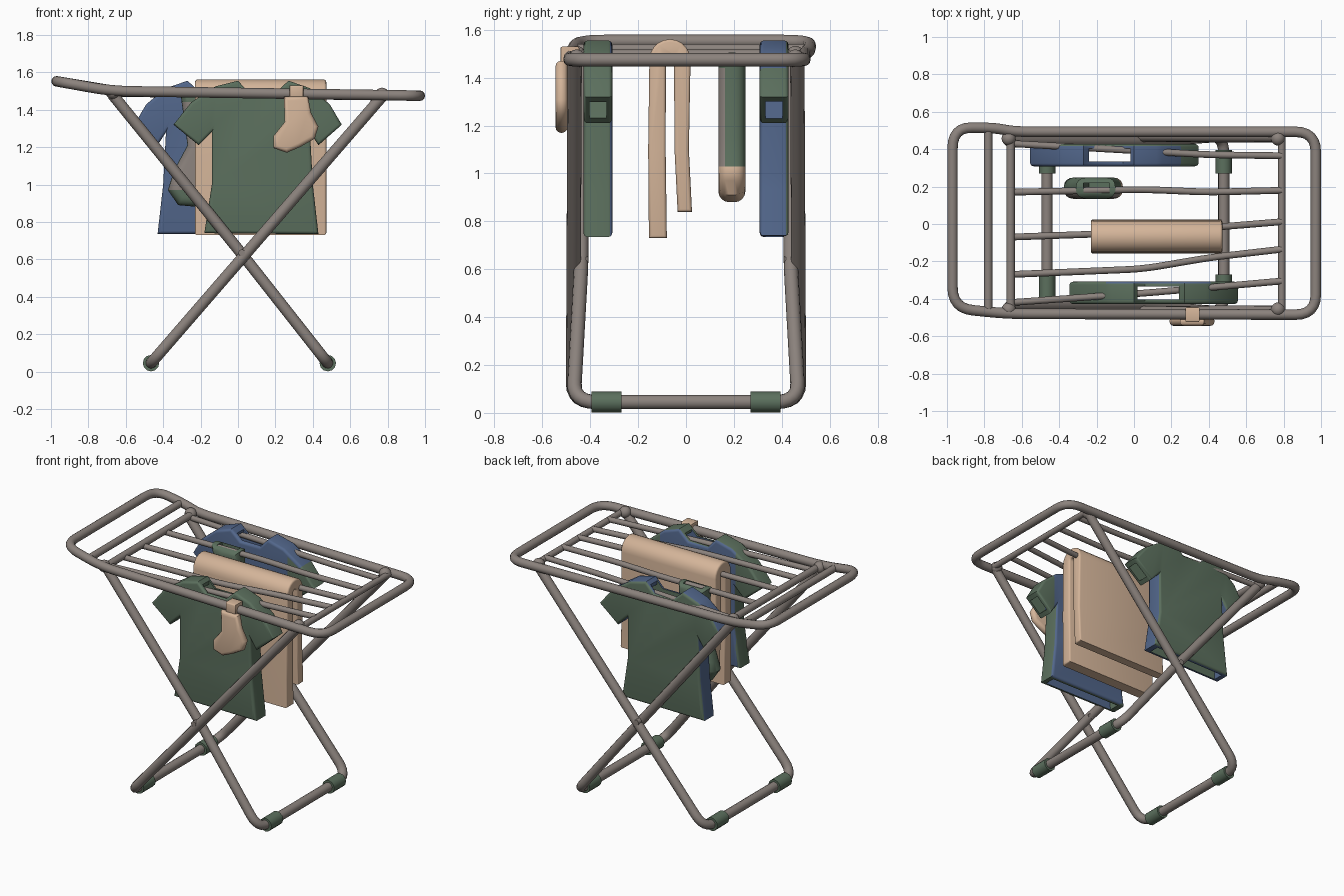
import bpy, bmesh, math
from mathutils import Vector

if "Cube" in bpy.data.objects:
    bpy.data.objects.remove(bpy.data.objects["Cube"])


def material(name, rgb):
    m = bpy.data.materials.new(name)
    m.diffuse_color = (*rgb, 1)
    m.use_nodes = True
    m.node_tree.nodes["Principled BSDF"].inputs["Base Color"].default_value = m.diffuse_color
    return m


GREY = material("warm grey metal", (0.26, 0.225, 0.205))
GREEN = material("sage green", (0.105, 0.16, 0.11))
BLUE = material("dusty blue", (0.085, 0.135, 0.26))
PEACH = material("peach", (0.66, 0.46, 0.32))


def finish(ob, angle=45):
    bpy.ops.object.select_all(action='DESELECT')
    ob.select_set(True)
    bpy.context.view_layer.objects.active = ob
    bpy.ops.object.shade_smooth_by_angle(angle=math.radians(angle))


def rounded(pts, f, cyclic):
    # replace every corner by a short curve
    pts = [Vector(p) for p in pts]
    n, out = len(pts), []
    for i, p in enumerate(pts):
        if not cyclic and i in (0, n - 1):
            out.append(p)
            continue
        a, b = pts[i - 1] - p, pts[(i + 1) % n] - p
        s = p + a.normalized() * min(f, a.length * 0.45)
        e = p + b.normalized() * min(f, b.length * 0.45)
        for k in range(7):
            t = k / 6
            out.append(s * (1 - t) ** 2 + p * 2 * t * (1 - t) + e * t * t)
    return out


def tube(name, pts, r, mat=GREY, cyclic=False, fillet=0.1):
    cu = bpy.data.curves.new(name, 'CURVE')
    cu.dimensions = '3D'
    cu.bevel_depth, cu.bevel_resolution, cu.use_fill_caps = r, 4, True
    path = rounded(pts, fillet, cyclic)
    sp = cu.splines.new('POLY')
    sp.points.add(len(path) - 1)
    for q, p in zip(sp.points, path):
        q.co = (*p, 1)
    sp.use_cyclic_u = cyclic
    cu.materials.append(mat)
    ob = bpy.data.objects.new(name, cu)
    bpy.context.collection.objects.link(ob)
    bpy.ops.object.select_all(action='DESELECT')
    ob.select_set(True)
    bpy.context.view_layer.objects.active = ob
    bpy.ops.object.convert(target='MESH')
    finish(bpy.context.object)
    return bpy.context.object


def prism(name, pts, lo, hi, axis, mats, bevel=0.0, segs=4):
    # outline extruded along y (points are x,z) or along x (points are y,z)
    bm = bmesh.new()
    place = (lambda u, v: (u, lo, v)) if axis == 'y' else (lambda u, v: (lo, u, v))
    face = bm.faces.new([bm.verts.new(place(u, v)) for u, v in pts])
    new = bmesh.ops.extrude_face_region(bm, geom=[face])['geom']
    d = Vector((0, hi - lo, 0)) if axis == 'y' else Vector((hi - lo, 0, 0))
    bmesh.ops.translate(bm, vec=d, verts=[g for g in new if isinstance(g, bmesh.types.BMVert)])
    bmesh.ops.recalc_face_normals(bm, faces=bm.faces[:])
    if bevel:
        rim = [e for e in bm.edges if abs((e.verts[0].co - e.verts[1].co).dot(d)) < 1e-6]
        bmesh.ops.bevel(bm, geom=rim, offset=bevel, segments=segs, profile=0.5,
                        affect='EDGES', clamp_overlap=True)
    me = bpy.data.meshes.new(name)
    bm.to_mesh(me)
    bm.free()
    for m in mats:
        me.materials.append(m)
    ob = bpy.data.objects.new(name, me)
    bpy.context.collection.objects.link(ob)
    finish(ob)
    return ob


def hollow(ob, cutter):
    cutter.hide_render = True
    mod = ob.modifiers.new("hollow", 'BOOLEAN')
    mod.operation, mod.solver, mod.object = 'DIFFERENCE', 'EXACT', cutter
    bpy.context.view_layer.objects.active = ob
    bpy.ops.object.modifier_apply(modifier=mod.name)
    bpy.data.objects.remove(cutter)


def paint(ob, rule, cuts=()):
    # split faces on the given planes, then colour by position and direction
    bm = bmesh.new()
    bm.from_mesh(ob.data)
    for co, no in cuts:
        bmesh.ops.bisect_plane(bm, geom=bm.verts[:] + bm.edges[:] + bm.faces[:],
                               plane_co=co, plane_no=no)
    bm.normal_update()
    for f in bm.faces:
        f.material_index = rule(f.calc_center_median(), f.normal)
    bm.to_mesh(ob.data)
    bm.free()
    finish(ob)


# top frame with raised left end
tube("top_frame", [(0.972, 0.493, 1.475), (0.972, -0.485, 1.475), (-0.68, -0.48, 1.5),
                   (-0.97, -0.45, 1.552), (-0.97, 0.515, 1.552), (-0.75, 0.515, 1.515),
                   (-0.64, 0.493, 1.497)], 0.028, cyclic=True, fillet=0.11)
tube("raised_end_bar", [(-0.78, -0.46, 1.518), (-0.78, 0.515, 1.518)], 0.023)
tube("left_cross_bar", [(-0.66, -0.46, 1.495), (-0.66, 0.48, 1.495)], 0.023)
tube("right_cross_bar", [(0.79, -0.47, 1.478), (0.79, 0.48, 1.478)], 0.02)

# hanging rods
for i, ys in enumerate([(0.43, 0.39, 0.37, 0.365), (0.17, 0.185, 0.17, 0.18),
                        (-0.07, -0.045, -0.02, 0.012), (-0.27, -0.24, -0.18, -0.135),
                        (-0.42, -0.37, -0.34, -0.305)]):
    tube(f"rod_{i + 1}", [(x, y, 1.485) for x, y in zip((-0.66, 0.05, 0.4, 0.79), ys)], 0.018)

# crossed U-shaped legs, feet, knobs and pivots
tube("inner_leg", [(-0.67, -0.44, 1.48), (0.02, -0.437, 0.63), (0.48, -0.47, 0.045),
                   (0.48, 0.47, 0.045), (0.02, 0.437, 0.63), (-0.67, 0.44, 1.48)], 0.03)
tube("outer_leg", [(0.77, -0.465, 1.47), (-0.465, -0.472, 0.045),
                   (-0.465, 0.472, 0.045), (0.77, 0.465, 1.47)], 0.03)
for s in (-1, 1):
    for x in (-0.465, 0.48):
        tube("foot_cap", [(x, s * 0.27, 0.045), (x, s * 0.395, 0.045)], 0.044, GREEN)
    for x, z in ((0.77, 1.48), (-0.67, 1.495)):
        bpy.ops.mesh.primitive_uv_sphere_add(segments=16, ring_count=10, radius=0.038,
                                             location=(x, s * 0.457, z))
        bpy.context.object.name = "leg_knob"
        bpy.context.object.data.materials.append(GREY)
        finish(bpy.context.object)
    tube("pivot", [(0.02, s * 0.41, 0.635), (0.02, s * 0.5, 0.635)], 0.018)

# two hollow shirts, the rear one turned half round
OUT = [(0, 1.555), (-0.12, 1.525), (-0.25, 1.44), (-0.345, 1.32), (-0.21, 1.21), (-0.14, 1.28),
       (-0.14, 1.0), (-0.18, 0.74), (0.43, 0.735), (0.4, 1.0), (0.385, 1.28), (0.43, 1.21),
       (0.555, 1.32), (0.49, 1.43), (0.385, 1.515), (0.27, 1.555), (0.2, 1.49), (0.06, 1.49)]
INN = [(0.02, 1.7), (0.02, 1.51), (-0.1, 1.49), (-0.23, 1.42), (-0.32, 1.3), (-0.38, 1.22),
       (-0.3, 1.15), (-0.235, 1.23), (-0.13, 1.31), (-0.115, 1.0), (-0.155, 0.6), (0.41, 0.6),
       (0.375, 1.0), (0.37, 1.31), (0.45, 1.235), (0.52, 1.155), (0.6, 1.22), (0.53, 1.3),
       (0.47, 1.41), (0.37, 1.485), (0.24, 1.51), (0.24, 1.7)]
for name, s in (("front_shirt", 1), ("rear_shirt", -1)):
    c = -0.368 * s
    ob = prism(name, [(s * x, z) for x, z in OUT], c - 0.06, c + 0.06, 'y', [GREEN, BLUE], 0.04)
    hollow(ob, prism("shirt_cutter", [(s * x, z) for x, z in INN], c - 0.035, c + 0.035, 'y', []))
    if s == 1:
        def rule(p, n):
            return int(n.y > 0.4 and -0.16 < p.x < 0.42)
    else:
        def rule(p, n):
            return int(n.y < 0.4 and not (p.x > 0.2 and p.z < 1.42 and p.z > 1.2))
    paint(ob, rule, [((x * s, 0, 0), (1, 0, 0)) for x in (-0.15, 0.41)])

# towel folded over the middle rod
cy, cz = -0.067, 1.475
arc = [math.pi - math.pi * k / 10 for k in range(11)]
profile = ([(-0.155, 0.73), (-0.158, 1.1)]
           + [(cy + 0.086 * math.cos(a), cz + 0.086 * math.sin(a)) for a in arc]
           + [(0.012, 1.1), (0.025, 0.84), (-0.035, 0.84), (-0.048, 1.1)]
           + [(cy + 0.017 * math.cos(a), cz + 0.017 * math.sin(a)) for a in reversed(arc)]
           + [(-0.085, 1.1), (-0.08, 0.73)])
prism("towel", profile, -0.23, 0.472, 'x', [PEACH], 0.012, 3)

# open sock hanging on the second rod
sock = prism("long_sock", [(-0.31, 1.505), (-0.1, 1.505), (-0.1, 1.15), (-0.06, 1.0), (-0.1, 0.91),
                           (-0.21, 0.88), (-0.32, 0.89), (-0.375, 0.97), (-0.34, 1.08),
                           (-0.27, 1.21)], 0.135, 0.248, 'y', [GREEN, GREY, PEACH], 0.045)
hollow(sock, prism("sock_cutter", [(-0.28, 1.6), (-0.13, 1.6), (-0.13, 1.2), (-0.24, 1.2)],
                   0.165, 0.218, 'y', []))
paint(sock, lambda p, n: 2 if p.z < 1.03 and p.x > -0.22 else
      (1 if n.y < -0.3 and p.z < 1.44 and not (p.z < 0.97 and p.x < -0.22) else 0),
      [((0, 0, z), (0, 0, 1)) for z in (0.97, 1.03, 1.44)] + [((-0.22, 0, 0), (1, 0, 0))])

# small sock pegged to the front rail
prism("small_sock", [(0.245, 1.47), (0.25, 1.335), (0.19, 1.26), (0.19, 1.195), (0.26, 1.17),
                     (0.33, 1.2), (0.41, 1.245), (0.43, 1.31), (0.39, 1.385), (0.375, 1.47)],
      -0.545, -0.495, 'y', [PEACH], 0.022, 3)
prism("peg", [(0.275, 1.46), (0.275, 1.53), (0.35, 1.53), (0.35, 1.46)],
      -0.525, -0.445, 'y', [PEACH], 0.008, 2)
